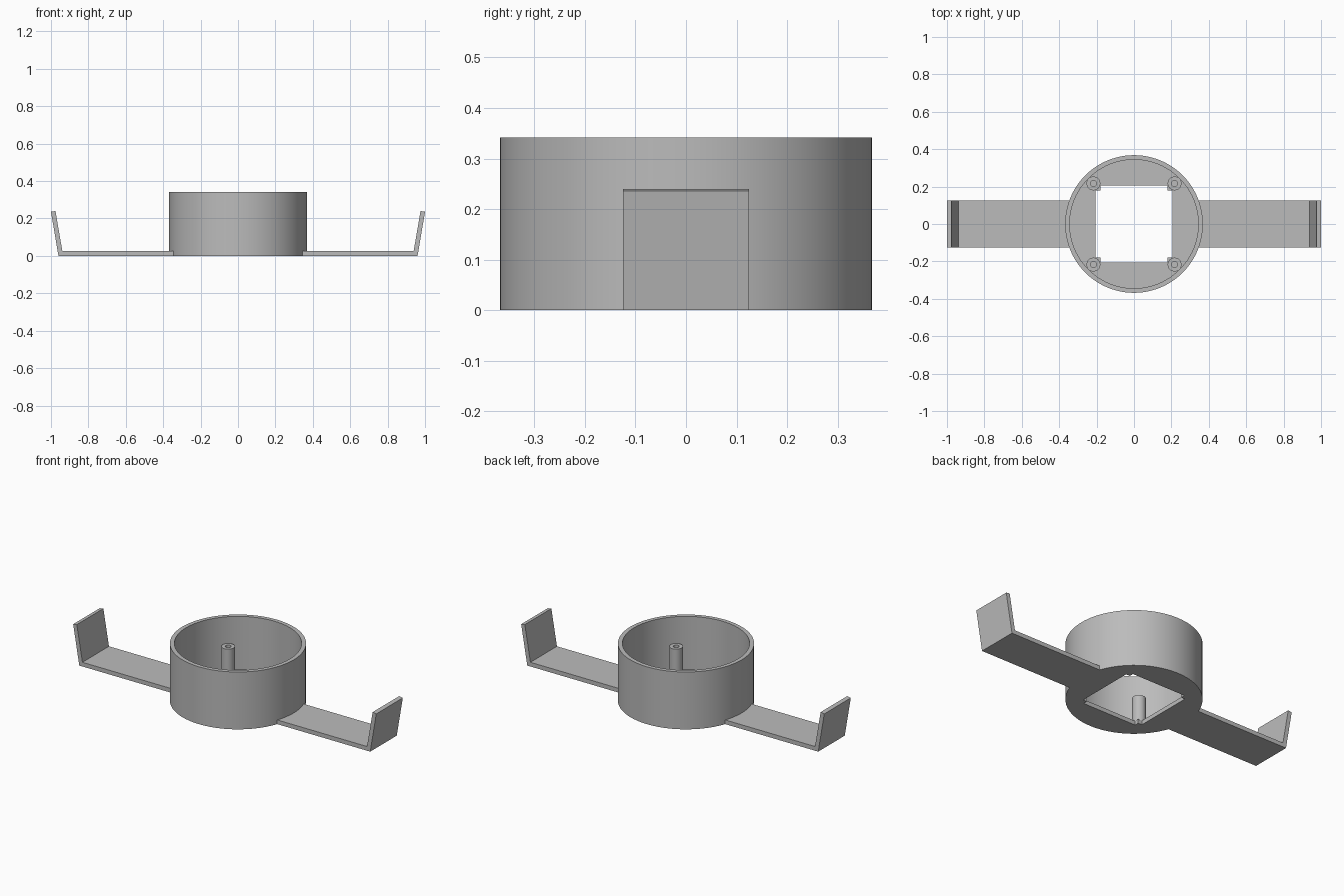
import bpy, bmesh, math

cube = bpy.data.objects.get("Cube")
if cube:
    bpy.data.objects.remove(cube, do_unlink=True)

WALL_R, BORE_R, WALL_H = 0.368, 0.344, 0.342
FLOOR = 0.025
HOLE, NOTCH = 0.206, 0.18
POST = 0.217

grey = bpy.data.materials.new("plain grey")
grey.use_nodes = True
colour = (0.5, 0.5, 0.5, 1)
grey.diffuse_color = colour
grey.node_tree.nodes["Principled BSDF"].inputs["Base Color"].default_value = colour


def finish(name, bm):
    bmesh.ops.remove_doubles(bm, verts=bm.verts, dist=1e-5)
    bmesh.ops.recalc_face_normals(bm, faces=bm.faces)
    mesh = bpy.data.meshes.new(name)
    bm.to_mesh(mesh)
    bm.free()
    mesh.materials.append(grey)
    ob = bpy.data.objects.new(name, mesh)
    bpy.context.collection.objects.link(ob)
    return ob


def lathe(name, profile, sides, at=(0, 0, 0)):
    """Revolve an (r, z) profile that starts and ends on the axis."""
    bm = bmesh.new()
    verts = [bm.verts.new((r, 0, z)) for r, z in profile]
    edges = [bm.edges.new(pair) for pair in zip(verts, verts[1:])]
    bmesh.ops.spin(bm, geom=verts + edges, cent=(0, 0, 0), axis=(0, 0, 1),
                   angle=math.tau, steps=sides, use_merge=True)
    bmesh.ops.translate(bm, verts=bm.verts, vec=at)
    return finish(name, bm)


def prism(name, outline, half_width):
    """Extrude an (x, z) outline along y."""
    bm = bmesh.new()
    face = bm.faces.new([bm.verts.new((x, -half_width, z)) for x, z in outline])
    out = bmesh.ops.extrude_face_region(bm, geom=[face])
    moved = [v for v in out["geom"] if isinstance(v, bmesh.types.BMVert)]
    bmesh.ops.translate(bm, verts=moved, vec=(0, 2 * half_width, 0))
    return finish(name, bm)


def smooth(ob):
    bpy.ops.object.select_all(action="DESELECT")
    ob.select_set(True)
    bpy.context.view_layer.objects.active = ob
    bpy.ops.object.shade_smooth_by_angle(angle=math.radians(30))


# Round cup with a floor
cup = lathe("round_housing", [(0, 0), (WALL_R, 0), (WALL_R, WALL_H), (BORE_R, WALL_H),
                              (BORE_R, FLOOR), (0, FLOOR)], 96)

# Square floor opening, with a small solid pad left in each corner
for i, (hx, hy) in enumerate([(HOLE, NOTCH), (NOTCH, HOLE)]):
    cutter = prism(f"opening_cutter_{i + 1}", [(-hx, -0.1), (hx, -0.1), (hx, 0.1), (-hx, 0.1)], hy)
    cutter.hide_render = True
    cut = cup.modifiers.new("opening", "BOOLEAN")
    cut.operation, cut.solver, cut.object = "DIFFERENCE", "EXACT", cutter
    bpy.context.view_layer.objects.active = cup
    bpy.ops.object.modifier_apply(modifier=cut.name)
    bpy.data.objects.remove(cutter, do_unlink=True)
smooth(cup)

for sx, side in ((1, "left"), (-1, "right")):
    # Flat arm with a slightly splayed upright tip
    prism(f"{side}_arm", [(sx * x, z) for x, z in [
        (0.342, 0), (0.96, 0), (1.0, 0.236), (0.976, 0.24),
        (0.939, FLOOR), (0.342, FLOOR)]], 0.125)
    # Hollow screw posts
    for sy, end in ((-1, "front"), (1, "back")):
        smooth(lathe(f"{end}_{side}_screw_post", [
            (0, 0.01), (0.037, 0.01), (0.037, 0.183), (0.016, 0.183), (0.016, 0.03), (0, 0.03)],
            32, (sx * POST, sy * POST, 0)))
